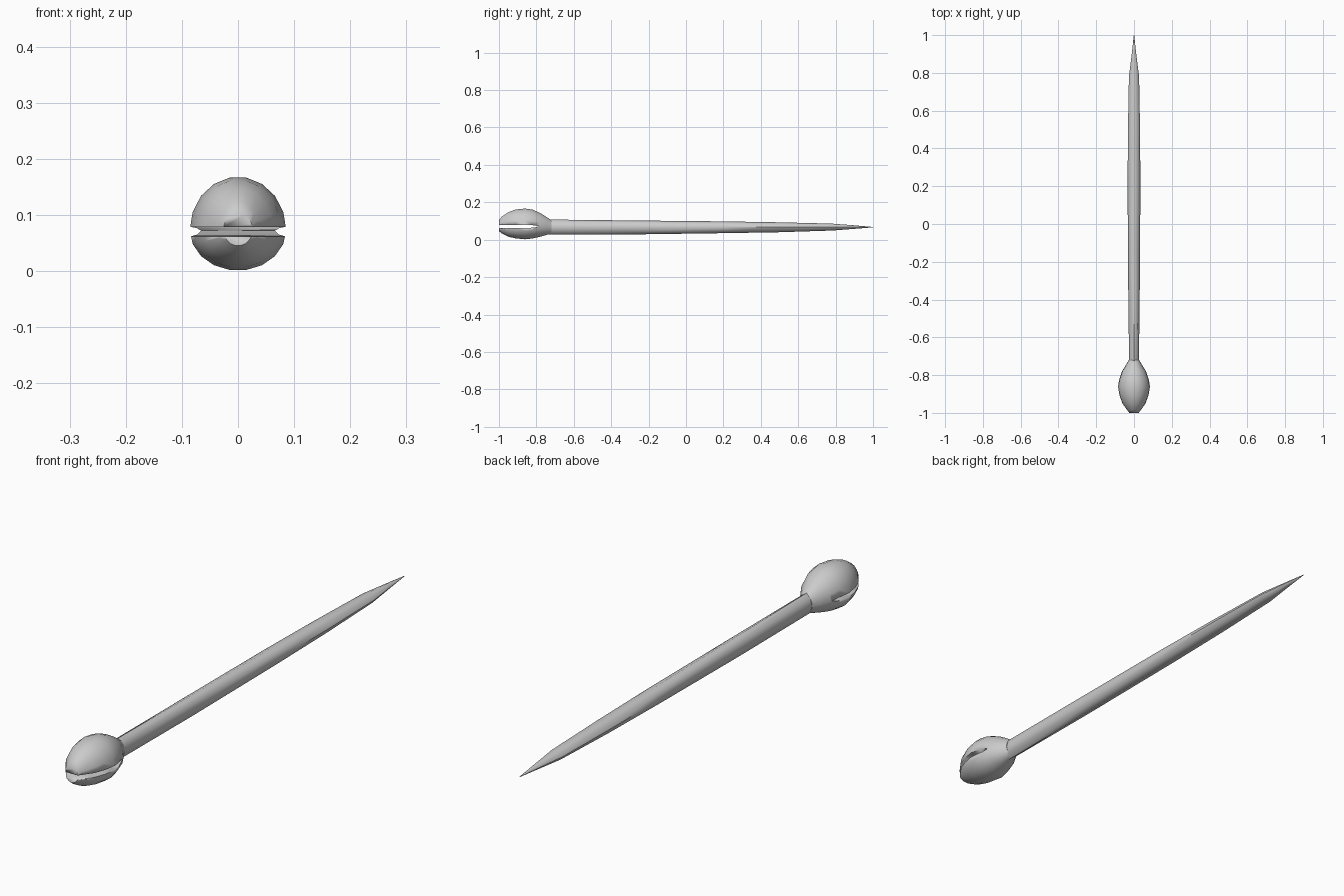
import bpy, bmesh, math

if "Cube" in bpy.data.objects:
    bpy.data.objects.remove(bpy.data.objects["Cube"])


def finish(name, bm, angle=50):
    bmesh.ops.recalc_face_normals(bm, faces=bm.faces)
    me = bpy.data.meshes.new(name)
    bm.to_mesh(me)
    bm.free()
    ob = bpy.data.objects.new(name, me)
    bpy.context.collection.objects.link(ob)
    bpy.context.view_layer.objects.active = ob
    ob.select_set(True)
    bpy.ops.object.shade_smooth_by_angle(angle=math.radians(angle))
    ob.select_set(False)
    return ob


def loft(name, rings, sides, angle=50):
    """Rings along y: (y, half width, bottom z, widest z, top z)."""
    bm = bmesh.new()
    loops = []
    for y, w, z0, zm, z1 in rings:
        loop = []
        for i in range(sides):
            a = 2 * math.pi * i / sides
            s = math.sin(a)
            z = zm + s * ((z1 - zm) if s > 0 else (zm - z0))
            loop.append(bm.verts.new((w * math.cos(a), y, z)))
        loops.append(loop)
    for a, b in zip(loops, loops[1:]):
        for i in range(sides):
            j = (i + 1) % sides
            bm.faces.new((a[i], a[j], b[j], b[i]))
    bm.faces.new(loops[0])
    bm.faces.new(loops[-1])
    return finish(name, bm, angle)


# Egg-shaped head
head = loft("head", [
    (-1.0, 0.026, 0.045, 0.073, 0.105),
    (-0.985, 0.037, 0.033, 0.073, 0.124),
    (-0.95, 0.062, 0.015, 0.073, 0.148),
    (-0.91, 0.077, 0.006, 0.073, 0.163),
    (-0.86, 0.086, 0.001, 0.073, 0.168),
    (-0.82, 0.078, 0.006, 0.073, 0.162),
    (-0.78, 0.064, 0.015, 0.072, 0.144),
    (-0.745, 0.042, 0.025, 0.069, 0.122),
    (-0.72, 0.027, 0.032, 0.068, 0.104)], 18)

# Mouth slit cutter with a tapered inner end
profile = [(-1.1, 0.062), (-0.86, 0.062), (-0.81, 0.065), (-0.785, 0.072),
           (-0.81, 0.077), (-0.86, 0.079), (-1.1, 0.079)]
bm = bmesh.new()
face = bm.faces.new([bm.verts.new((-0.2, y, z)) for y, z in profile])
ext = bmesh.ops.extrude_face_region(bm, geom=[face])
bmesh.ops.translate(bm, vec=(0.4, 0, 0),
                    verts=[v for v in ext["geom"] if isinstance(v, bmesh.types.BMVert)])
cutter = finish("mouth_cutter", bm)
cutter.hide_render = True
cutter.hide_set(True)

mod = head.modifiers.new("mouth", 'BOOLEAN')
mod.operation = 'DIFFERENCE'
mod.solver = 'EXACT'
mod.object = cutter

# Long tapering body
loft("body", [
    (-0.74, 0.026, 0.027, 0.067, 0.108),
    (-0.3, 0.031, 0.028, 0.067, 0.103),
    (0.2, 0.034, 0.035, 0.067, 0.098),
    (0.5, 0.032, 0.040, 0.067, 0.093),
    (0.78, 0.027, 0.049, 0.067, 0.086),
    (0.9, 0.012, 0.058, 0.067, 0.077),
    (1.0, 0.001, 0.066, 0.067, 0.068)], 8)
